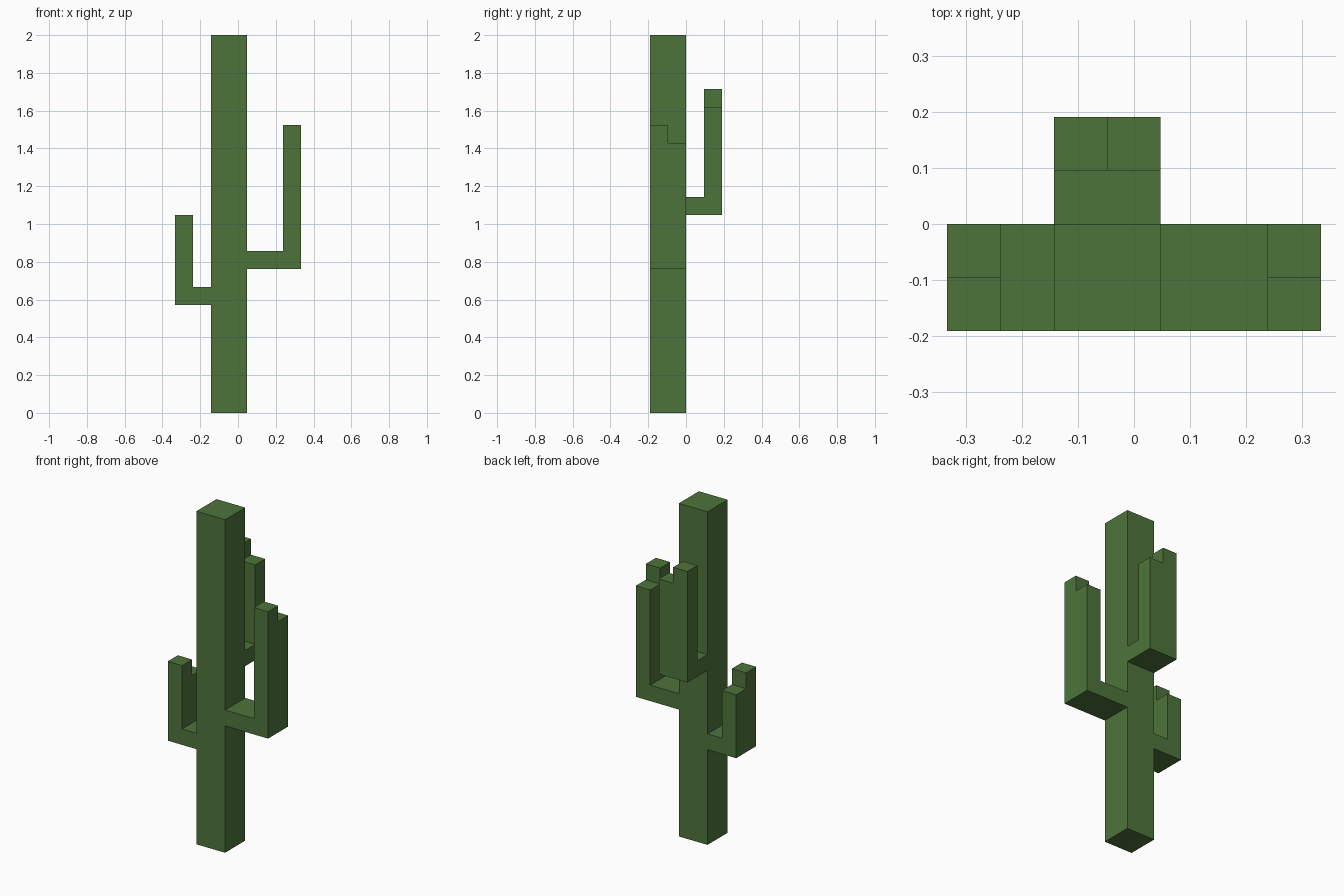
import bpy
import bmesh
from mathutils import Vector

U = 2 / 21  # one block of the model's grid

cube = bpy.data.objects.get("Cube")
if cube:
    bpy.data.objects.remove(cube, do_unlink=True)

green = bpy.data.materials.new("cactus green")
colour = (0.076, 0.175, 0.043, 1)
green.diffuse_color = colour
green.use_nodes = True
green.node_tree.nodes["Principled BSDF"].inputs["Base Color"].default_value = colour


def prism(bm, profile, depth):
    """Extrude a closed outline of points along depth into a solid."""
    near = [bm.verts.new(p) for p in profile]
    far = [bm.verts.new(p + depth) for p in profile]
    bm.faces.new(near)
    bm.faces.new(reversed(far))
    for i in range(len(near)):
        j = (i + 1) % len(near)
        bm.faces.new((near[j], near[i], far[i], far[j]))


def finish(bm, name):
    bmesh.ops.recalc_face_normals(bm, faces=bm.faces[:])
    bmesh.ops.scale(bm, vec=(U, U, U), verts=bm.verts[:])
    mesh = bpy.data.meshes.new(name)
    bm.to_mesh(mesh)
    bm.free()
    mesh.materials.append(green)
    bpy.context.collection.objects.link(bpy.data.objects.new(name, mesh))


def arm(name, root, out, across, reach, height):
    """L-shaped arm two blocks wide; the first half of its tip is one block taller."""
    root, out, across = Vector(root), Vector(out), Vector(across)
    up = Vector((0, 0, 1))
    outline = [(0, 0), (reach, 0), (reach, height - 1),
               (reach - 1, height - 1), (reach - 1, 1), (0, 1)]
    bm = bmesh.new()
    prism(bm, [root + out * a + up * b for a, b in outline], across * 2)
    # Split the arm down its middle, then raise one half of the tip
    bmesh.ops.bisect_plane(bm, geom=bm.verts[:] + bm.edges[:] + bm.faces[:],
                           plane_co=root + across, plane_no=across)
    bmesh.ops.recalc_face_normals(bm, faces=bm.faces[:])
    top = max(v.co.z for v in bm.verts)
    tip = [f for f in bm.faces
           if all(v.co.z > top - 0.01 for v in f.verts)
           and (f.calc_center_median() - root).dot(across) < 1]
    raised = bmesh.ops.extrude_discrete_faces(bm, faces=tip)["faces"]
    bmesh.ops.translate(bm, vec=up, verts=[v for f in raised for v in f.verts])
    finish(bm, name)


# Trunk
bm = bmesh.new()
base = [Vector(p) for p in ((-1.5, -2, 0), (0.5, -2, 0), (0.5, 0, 0), (-1.5, 0, 0))]
prism(bm, base, Vector((0, 0, 21)))
finish(bm, "trunk")

# Arms
arm("left_arm", (0.5, -2, 8), (1, 0, 0), (0, 1, 0), 3, 8)
arm("right_arm", (-1.5, -2, 6), (-1, 0, 0), (0, 1, 0), 2, 5)
arm("back_arm", (-1.5, 0, 11), (0, 1, 0), (1, 0, 0), 2, 7)
